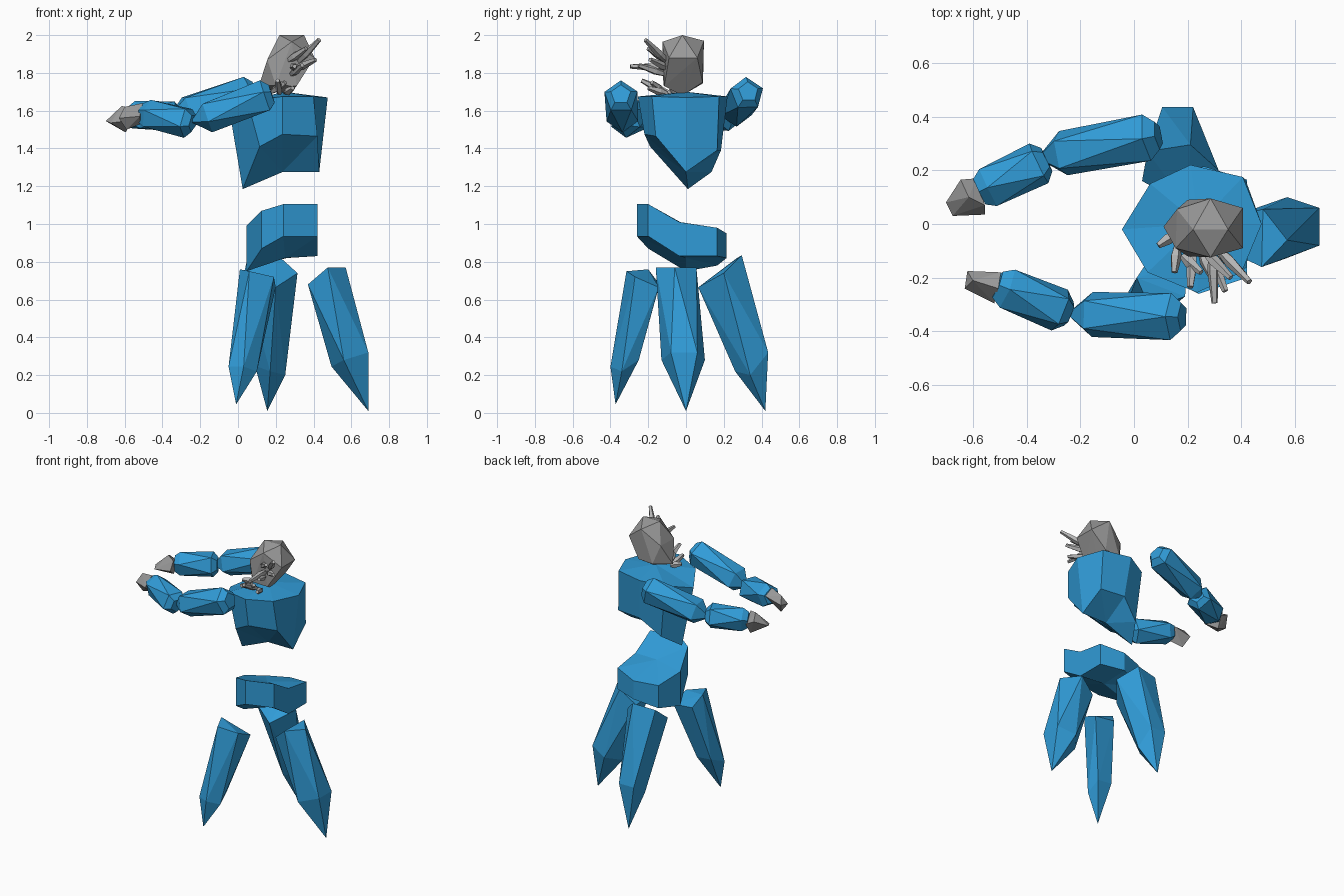
import bpy, bmesh, math
from mathutils import Vector


def material(name, rgb):
    m = bpy.data.materials.new(name)
    m.diffuse_color = (*rgb, 1)
    return m


BLUE = material("blue stone", (0.030, 0.33, 0.68))
GRAY = material("gray stone", (0.32, 0.32, 0.32))
PALE = material("pale gray crystal", (0.46, 0.46, 0.46))


def finish(bm, name, mat):
    bmesh.ops.recalc_face_normals(bm, faces=bm.faces[:])
    me = bpy.data.meshes.new(name)
    bm.to_mesh(me)
    bm.free()
    me.materials.append(mat)
    ob = bpy.data.objects.new(name, me)
    bpy.context.collection.objects.link(ob)
    return ob


def hull(name, pts, mat):
    """Faceted convex rock around a few points."""
    bm = bmesh.new()
    for p in pts:
        bm.verts.new(p)
    r = bmesh.ops.convex_hull(bm, input=bm.verts[:])
    junk = {g for g in r["geom_interior"] + r["geom_unused"]
            if isinstance(g, bmesh.types.BMVert)}
    bmesh.ops.delete(bm, geom=list(junk), context='VERTS')
    bmesh.ops.dissolve_limit(bm, angle_limit=0.03, verts=bm.verts[:], edges=bm.edges[:])
    return finish(bm, name, mat)


def shard(name, a, b, profile, mat, sides=5, turn=0.0):
    """Crystal from a to b; profile holds (fraction along, radius, twist)."""
    a, b = Vector(a), Vector(b)
    d = b - a
    u = d.cross(Vector((0, 0, 1))).normalized()
    v = u.cross(d).normalized()
    pts = []
    for t, r, twist in profile:
        for i in range(sides if r else 1):
            w = turn + twist + math.tau * i / sides
            pts.append(a + d * t + (u * math.cos(w) + v * math.sin(w)) * r)
    return hull(name, pts, mat)


def slab(name, top, bottom, top_mid, bottom_mid, mat):
    """Closed block between two bent rings, capped by fans."""
    bm = bmesh.new()
    rings = [[bm.verts.new(p) for p in ring] for ring in (top, bottom)]
    mids = [bm.verts.new(top_mid), bm.verts.new(bottom_mid)]
    n = len(top)
    for i in range(n):
        j = (i + 1) % n
        bm.faces.new((rings[0][i], rings[0][j], rings[1][j], rings[1][i]))
        for ring, mid in zip(rings, mids):
            bm.faces.new((ring[i], ring[j], mid))
    return finish(bm, name, mat)


# Torso: wide shoulders, underside falling to a ridge with a low left point
slab("torso",
     [(-.045, -.02, 1.60), (.05, -.18, 1.65), (.235, -.255, 1.675), (.40, -.18, 1.675),
      (.475, 0, 1.67), (.405, .175, 1.675), (.21, .22, 1.675), (.06, .15, 1.65)],
     [(.025, .01, 1.185), (.115, -.19, 1.41), (.235, -.22, 1.475), (.42, -.16, 1.465),
      (.43, 0, 1.275), (.415, .165, 1.39), (.235, .185, 1.39), (.1, .135, 1.275)],
     (.24, 0, 1.70), (.235, 0, 1.275), BLUE)

# Pelvis: saddle-shaped block, high at the front
slab("pelvis",
     [(.045, 0, .99), (.125, -.2, 1.07), (.24, -.26, 1.105), (.42, -.2, 1.105),
      (.42, -.035, 1.01), (.42, .165, .98), (.26, .215, .95), (.1, .165, .94)],
     [(.045, 0, .75), (.125, -.2, .87), (.24, -.26, .935), (.42, -.2, .935),
      (.42, -.035, .83), (.42, .165, .83), (.26, .215, .82), (.1, .165, .78)],
     (.25, -.03, 1.01), (.25, 0, .82), BLUE)

# Three crystal legs: upper ring, lower ring, tip
hull("right_leg",
     [(.475, -.16, .77), (.57, -.06, .77), (.48, .055, .77), (.37, .03, .68), (.37, -.11, .68),
      (.69, -.08, .32), (.69, .06, .32), (.57, .10, .28), (.495, 0, .245), (.56, -.13, .28),
      (.69, 0, .01)], BLUE)
hull("front_leg",
     [(.01, -.2, .76), (.06, -.315, .75), (.19, -.27, .72), (.2, -.145, .665), (.05, -.14, .68),
      (-.05, -.36, .245), (.03, -.40, .245), (.1, -.34, .22), (.09, -.25, .28), (-.02, -.25, .29),
      (-.01, -.373, .045)], BLUE)
hull("back_leg",
     [(.05, .27, .82), (.21, .295, .835), (.315, .2, .74), (.2, .065, .665), (.03, .16, .73),
      (.105, .435, .32), (.22, .435, .32), (.25, .34, .2), (.17, .26, .22), (.09, .33, .25),
      (.155, .42, .01)], BLUE)

# Arms reaching to the left: pointed elbow, blunt shoulder, twisted facets
UPPER = [(0, 0, 0), (.2, .088, .63), (.92, .092, 0), (1, .055, 0)]
FORE = [(0, .05, .63), (.12, .086, .63), (.87, .08, 0), (1, .055, 0)]
arms = {
    "front": ((.18, -.345, 1.685), (-.25, -.335, 1.54),
              (-.24, -.335, 1.535), (-.51, -.225, 1.585)),
    "back": ((.09, .33, 1.70), (-.36, .245, 1.575),
             (-.325, .24, 1.58), (-.575, .12, 1.57)),
}
for side, (shoulder, elbow, fa, fb) in arms.items():
    shard(side + "_upper_arm", elbow, shoulder, UPPER, BLUE, 5, .3)
    shard(side + "_forearm", fa, fb, FORE, BLUE, 5, .3)

# Hands: wedge-shaped rocks
hull("front_hand",
     [(-.62, -.175, 1.57), (-.63, -.24, 1.56), (-.59, -.22, 1.50), (-.60, -.21, 1.62),
      (-.495, -.18, 1.60), (-.52, -.295, 1.57), (-.505, -.24, 1.64), (-.515, -.25, 1.53)], GRAY)
hull("back_hand",
     [(-.70, .08, 1.545), (-.675, .03, 1.535), (-.645, .165, 1.59), (-.615, .10, 1.625),
      (-.555, .07, 1.61), (-.555, .035, 1.55), (-.595, .13, 1.485), (-.585, .17, 1.56)], GRAY)

# Head: stretched leaning rock, wide at the bottom
hull("head",
     [(.22, -.02, 2.0), (.35, -.02, 2.0), (.285, .095, 1.97), (.285, -.124, 1.965),
      (.405, .06, 1.88), (.405, -.09, 1.88), (.16, .055, 1.87), (.155, -.09, 1.87),
      (.11, -.01, 1.73), (.2, .09, 1.745), (.2, -.12, 1.735), (.31, .088, 1.75),
      (.31, -.115, 1.73), (.27, -.02, 1.68)], GRAY)

# Spikes on the face and collar: base and tip
spikes = [((.31, -.09, 1.85), (.43, -.215, 1.975)), ((.29, -.09, 1.83), (.30, -.295, 1.835)),
          ((.30, -.09, 1.82), (.41, -.19, 1.87)), ((.26, -.10, 1.86), (.36, -.20, 1.93)),
          ((.28, -.10, 1.79), (.34, -.25, 1.84)), ((.22, -.10, 1.69), (.21, -.235, 1.76)),
          ((.25, -.10, 1.69), (.29, -.20, 1.72)), ((.16, -.08, 1.69), (.15, -.18, 1.72)),
          ((.15, -.04, 1.70), (.09, -.08, 1.71)), ((.18, -.12, 1.70), (.25, -.18, 1.75))]
for i, (a, b) in enumerate(spikes):
    shard("face_spike_%d" % (i + 1), a, b,
          [(0, .012, 0), (.4, .022, 0), (1, .012, 0)], PALE, 5, i)
